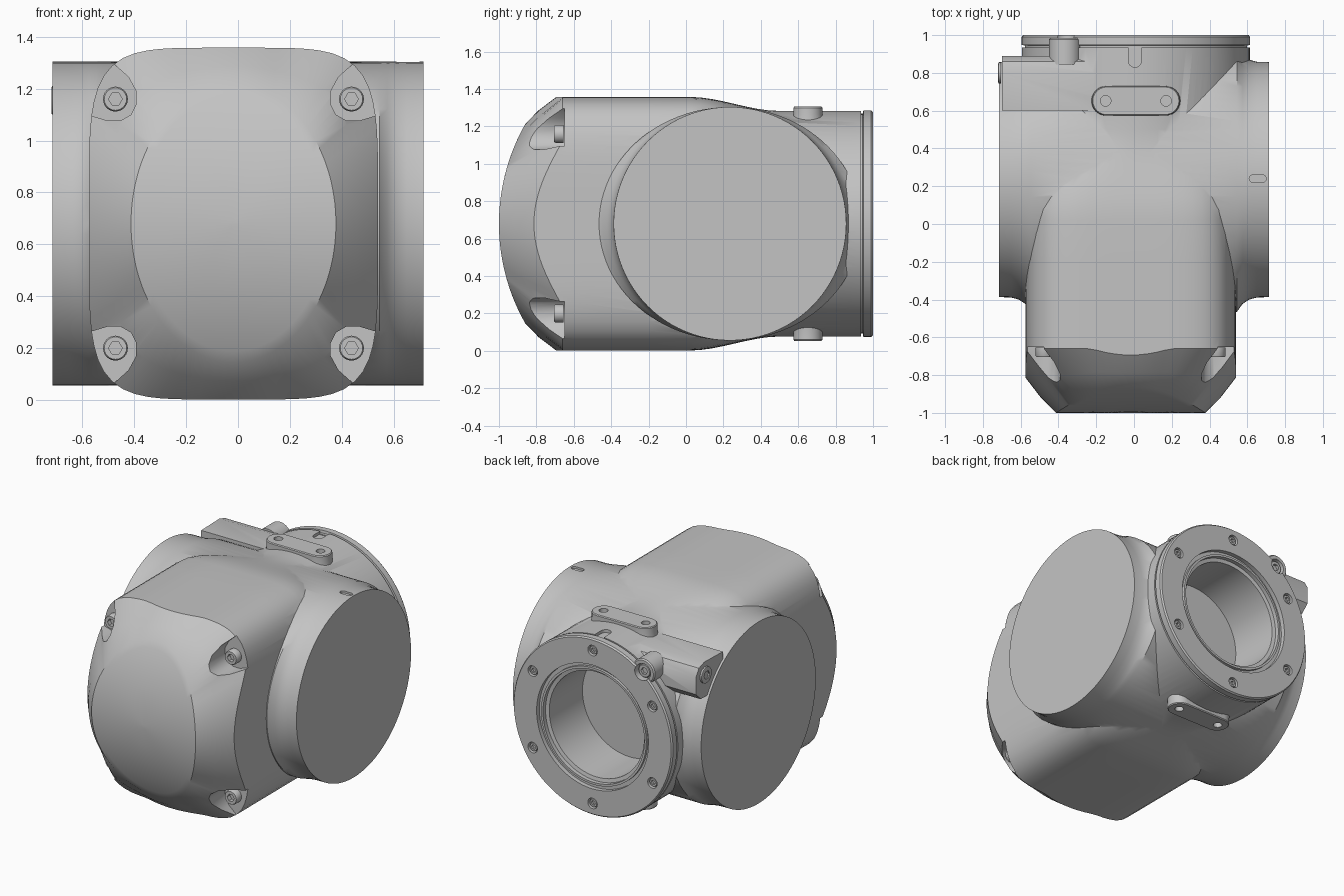
import bpy, bmesh
from math import sin, cos, pi, sqrt, radians
from mathutils import Vector, Matrix

if "Cube" in bpy.data.objects:
    bpy.data.objects.remove(bpy.data.objects["Cube"])

grey = bpy.data.materials.new("cast_grey")
grey.use_nodes = True
COLOUR = (0.55, 0.55, 0.55, 1)
grey.diffuse_color = COLOUR
grey.node_tree.nodes["Principled BSDF"].inputs["Base Color"].default_value = COLOUR

MID = 0.68      # height of all the main axes
SEG = 96


def loft(name, rings, place=Matrix(), wrap=False):
    """Skin a list of equal rings; cap the ends or join last to first."""
    bm = bmesh.new()
    rows = [[bm.verts.new(place @ Vector(p)) for p in ring] for ring in rings]
    n = len(rows[0])
    pairs = list(zip(rows, rows[1:]))
    if wrap:
        pairs.append((rows[-1], rows[0]))
    else:
        bm.faces.new(rows[0])
        bm.faces.new(rows[-1])
    for a, b in pairs:
        for i in range(n):
            j = (i + 1) % n
            bm.faces.new((a[i], a[j], b[j], b[i]))
    bmesh.ops.recalc_face_normals(bm, faces=bm.faces)
    mesh = bpy.data.meshes.new(name)
    bm.to_mesh(mesh)
    bm.free()
    mesh.materials.append(grey)
    obj = bpy.data.objects.new(name, mesh)
    bpy.context.collection.objects.link(obj)
    return obj


def circle(r, z, n=32):
    return [(r * cos(2 * pi * i / n), r * sin(2 * pi * i / n), z) for i in range(n)]


def hexagon(r, z, n=24):
    """Hexagon sampled with the same number of points as a circle."""
    pts = []
    for i in range(n):
        t = 2 * pi * i / n
        k = r * cos(pi / 6) / cos(t % (pi / 3) - pi / 6)
        pts.append((k * cos(t), k * sin(t), z))
    return pts


def stadium(half, r, z):
    arc = [-pi / 2 + pi * i / 12 for i in range(13)]
    right = [(half + r * cos(t), r * sin(t), z) for t in arc]
    return right + [(-x, -y, z) for x, y, z in right]


def facing(origin, direction):
    """Frame whose local z points along the direction."""
    turn = Vector(direction).to_track_quat('Z', 'Y').to_matrix().to_4x4()
    return Matrix.Translation(origin) @ turn


def boolean(target, other, op='DIFFERENCE'):
    mod = target.modifiers.new(op, 'BOOLEAN')
    mod.operation, mod.object, mod.solver = op, other, 'EXACT'
    bpy.context.view_layer.objects.active = target
    bpy.ops.object.modifier_apply(modifier=mod.name)
    bpy.data.objects.remove(other)


def drill(target, origin, direction, r, depth):
    boolean(target, loft("cutter", [circle(r, -depth), circle(r, 0.2)],
                         facing(origin, direction)))


def screw(name, origin, direction, r, height):
    rings = [circle(r, 0, 24), circle(r, height * 0.85, 24), circle(r * 0.9, height, 24),
             hexagon(r * 0.55, height), hexagon(r * 0.55, height * 0.4)]
    return loft(name, rings, facing(origin, direction))


def section(cx, a, b, n):
    """Superellipse cross-section as (x, height) pairs by ray angle."""
    pts = []
    for i in range(SEG):
        c, s = cos(2 * pi * i / SEG), sin(2 * pi * i / SEG)
        r = (abs(c / a) ** n + abs(s / b) ** n) ** (-1 / n)
        pts.append((cx + r * c, r * s))
    return pts


# Main housing: domed front, chamfered boxy body, round neck at the back
BOX_X = -0.0175
DOME = 1.08
box = section(BOX_X, 0.5575, 0.678, 5)
oval = section(BOX_X, 0.395, 0.535, 2)


def dome_y(z):
    return -1 + DOME - sqrt(DOME ** 2 - z ** 2)


rings = []
for k in (0.03, 0.25, 0.5, 0.75, 0.92, 1):
    rings.append([(BOX_X + (x - BOX_X) * k, dome_y(z * k), MID + z * k) for x, z in oval])
for q, bulge in ((0.5, 0.012), (1, 0)):
    ring = []
    for (x0, z0), (x1, z1) in zip(oval, box):
        reach = sqrt((x1 - x0) ** 2 + (z1 - z0) ** 2)
        y0 = dome_y(z0)
        y1 = min(y0 + 1.15 * reach, -0.66)
        ring.append((x0 + (x1 - x0) * q, y0 + (y1 - y0) * q - bulge, MID + z0 + (z1 - z0) * q))
    rings.append(ring)
for y in (-0.6, -0.2, 0.02, 0.08, 0.14, 0.2, 0.26, 0.32, 0.38, 0.44, 0.5, 0.935):
    t = min(max((y - 0.02) / 0.48, 0), 1)
    t = t * t * (3 - 2 * t)
    shape = section(BOX_X + 0.0275 * t, 0.5575 + 0.0455 * t, 0.678 - 0.075 * t, 5 - 3 * t)
    rings.append([(x, y, MID + z) for x, z in shape])
housing = loft("housing", rings)

# Cross barrel, flared where it runs into the housing
half = [(0.715, 0.622), (0.65, 0.624), (0.61, 0.635), (0.575, 0.658), (0.545, 0.70)]
stations = half + [(-x, r) for x, r in reversed(half)]
barrel = loft("barrel", [[(x, 0.235 + ry * cos(2 * pi * i / SEG),
                           MID + 0.624 * sin(2 * pi * i / SEG)) for i in range(SEG)]
                         for x, ry in stations])
boolean(housing, barrel, 'UNION')

# Side boss: a block with rounded upper edge, running to the right
profile = [(0.6, 1.0), (0.6, 1.235), (0.8, 1.24), (0.86, 1.22), (0.89, 1.17), (0.89, 1.05), (0.84, 1.0)]
boss = loft("side_boss", [[(x, y, z) for y, z in profile] for x in (-0.70, -0.15)])
boolean(housing, boss, 'UNION')

# Lugs on the top and underside, each with two holes
for side in (1, -1):
    place = Matrix.Translation((0.01, 0.652, MID)) @ Matrix.Rotation(0 if side > 0 else pi, 4, 'X')
    lug = loft("lug", [stadium(0.155, 0.095, 0.4), stadium(0.155, 0.078, 0.585),
                       stadium(0.155, 0.078, 0.62), stadium(0.155, 0.073, 0.626)], place)
    boolean(housing, lug, 'UNION')
    for x in (-0.15, 0.17):
        drill(housing, (x, 0.652, MID + side * 0.626), (0, 0, side), 0.028, 0.06)

# Locating notches on the neck and the barrel
notch = loft("cutter", [stadium(0.06, 0.035, z) for z in (1.262, 1.4)],
             Matrix.Translation((0.005, 0.925, 0)) @ Matrix.Rotation(pi / 2, 4, 'Z'))
boolean(housing, notch)
mark = loft("cutter", [stadium(0.025, 0.02, z) for z in (1.29, 1.4)],
            Matrix.Translation((0.655, 0.24, 0)))
boolean(housing, mark)

# Open pockets and screws in the four front corners
pocket = [(0, 0.13), (0.05, 0.085), (0.08, 0.03), (0.08, -0.02), (0.06, -0.06), (0.02, -0.083),
          (-0.03, -0.083), (-0.09, -0.065), (-0.3, -0.05), (-0.3, 0.4), (-0.25, 0.4)]
smooth_parts = [housing]
for sx in (1, -1):
    for sz in (1, -1):
        x, z = BOX_X - sx * 0.455, MID + sz * 0.48
        cut = loft("cutter", [[(x + sx * u, y, z + sz * v) for u, v in pocket]
                              for y in (-1.1, -0.65)])
        boolean(housing, cut)
        smooth_parts.append(screw("corner_screw", (x, -0.655, z), (0, -1, 0), 0.048, 0.05))

# Bore through the neck
BACK = (0, 1, 0)
drill(housing, (0.01, 0.95, MID), BACK, 0.37, 0.36)

# Back flange with stepped inner rim and a groove behind it
rim = [(0.36, 0.595), (0.36, 0.955), (0.385, 0.96), (0.385, 0.988), (0.40, 0.988), (0.40, 0.97),
       (0.425, 0.97), (0.425, 1.0), (0.597, 1.0), (0.605, 0.99), (0.605, 0.948), (0.588, 0.945),
       (0.588, 0.925), (0.38, 0.925), (0.38, 0.595)]
flange = loft("back_flange", [circle(r, y, SEG) for r, y in rim],
              facing((0.01, 0, MID), BACK), wrap=True)
smooth_parts.append(flange)

# Ear beside the flange with its recessed screw
EAR = (-0.365, 0.985, 1.155)
ear = loft("flange_ear", [circle(0.085, -0.14), circle(0.085, -0.008), circle(0.077, 0)],
           facing(EAR, BACK))
for part in (ear, flange):
    drill(part, EAR, BACK, 0.055, 0.035)
smooth_parts += [ear, screw("ear_screw", (EAR[0], 0.945, EAR[2]), BACK, 0.045, 0.03)]

# Six recessed flange screws
for k in range(6):
    t = pi / 2 + k * pi / 3
    x, z = 0.01 + 0.525 * cos(t), MID + 0.525 * sin(t)
    drill(flange, (x, 1.0, z), BACK, 0.036, 0.03)
    smooth_parts.append(screw("flange_screw", (x, 0.965, z), BACK, 0.029, 0.027))

# Plug screw on the end of the side boss
smooth_parts.append(screw("plug_screw", (-0.705, 0.80, 1.155), (-1, 0, 0), 0.055, 0.014))

# Smooth shading with crisp edges
bpy.ops.object.select_all(action='DESELECT')
for part in smooth_parts:
    part.select_set(True)
bpy.context.view_layer.objects.active = housing
bpy.ops.object.shade_smooth_by_angle(angle=radians(35))
